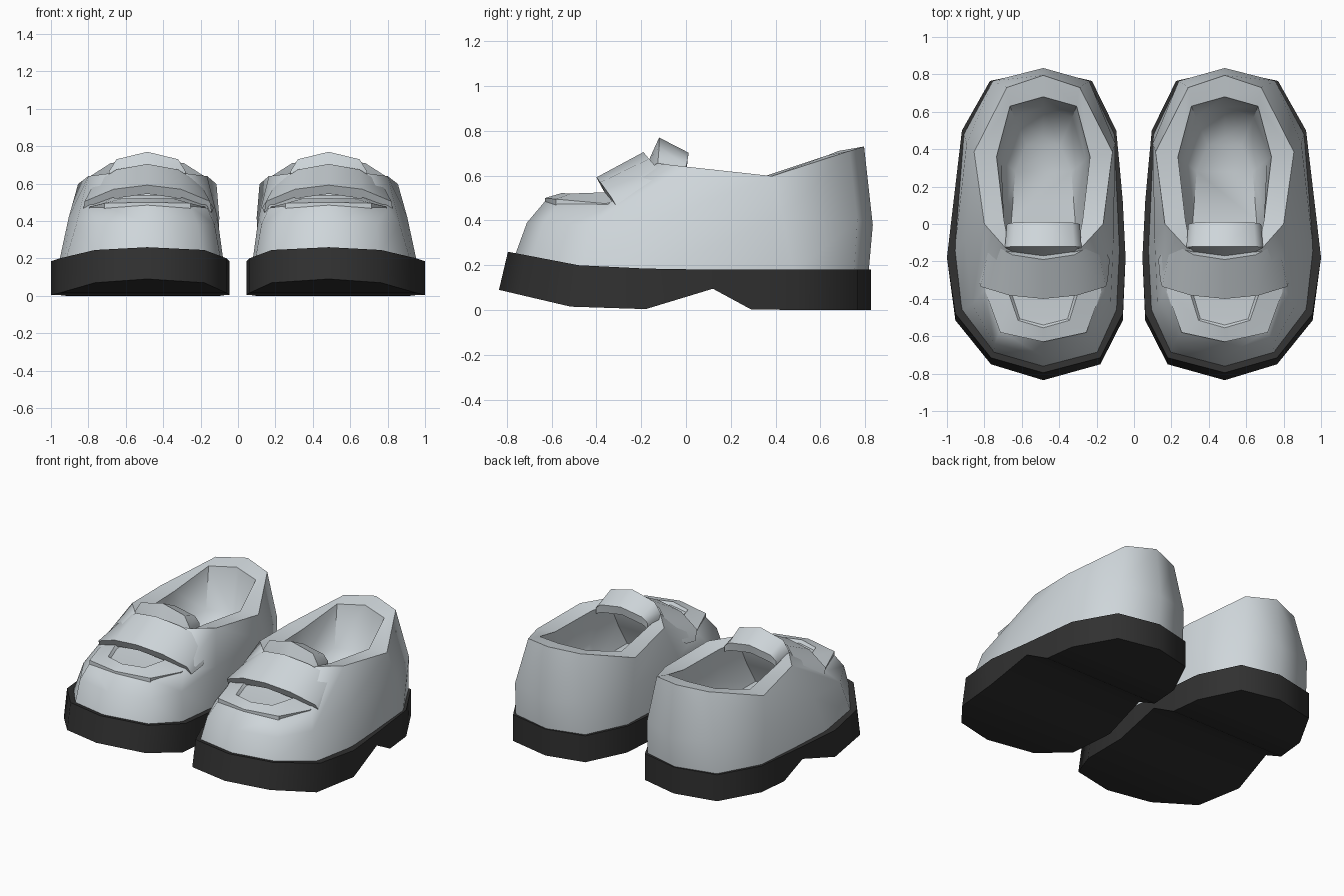
import bpy, bmesh, math

if "Cube" in bpy.data.objects:
    bpy.data.objects.remove(bpy.data.objects["Cube"])

CX = 0.485  # centre line of the right shoe


def material(name, rgb):
    m = bpy.data.materials.new(name)
    m.diffuse_color = (*rgb, 1)
    m.use_nodes = True
    m.node_tree.nodes["Principled BSDF"].inputs["Base Color"].default_value = m.diffuse_color
    return m


LEATHER = material("pale_grey_leather", (0.62, 0.67, 0.70))
RUBBER = material("black_rubber", (0.03, 0.03, 0.03))


def ring(bm, toe, rows, heel):
    """Closed outline: toe (y,z), rows (x_left, x_right, y, z), heel (y,z)."""
    right = [bm.verts.new((r[1], r[2], r[3])) for r in rows]
    left = [bm.verts.new((r[0], r[2], r[3])) for r in rows]
    return ([bm.verts.new((CX, *toe))] + right +
            [bm.verts.new((CX, *heel))] + left[::-1])


def bridge(bm, a, b):
    n = len(a)
    for i in range(n):
        j = (i + 1) % n
        bm.faces.new((a[i], a[j], b[j], b[i]))


def cap(bm, r):
    """Fill an outline with strips running across the shoe."""
    n = len(r)
    for i in range(n // 2):
        bm.faces.new(list(dict.fromkeys((r[i], r[i + 1], r[-i - 1], r[-i % n]))))


def finish(bm, name, mat, angle=60):
    bmesh.ops.recalc_face_normals(bm, faces=bm.faces)
    me = bpy.data.meshes.new(name)
    bm.to_mesh(me)
    bm.free()
    me.materials.append(mat)
    ob = bpy.data.objects.new(name, me)
    bpy.context.collection.objects.link(ob)
    bpy.ops.object.select_all(action='DESELECT')
    ob.select_set(True)
    bpy.context.view_layer.objects.active = ob
    bpy.ops.object.shade_smooth_by_angle(angle=math.radians(angle))
    mod = ob.modifiers.new("other_shoe", 'MIRROR')  # left shoe
    mod.use_mirror_merge = False


# Sole: turned-up toe and arched notch ahead of the heel
bm = bmesh.new()
low = ring(bm, (-.835, .09), [(.18, .765, -.75, .07), (.06, .955, -.515, .015),
     (.045, 1.0, -.18, .004), (.06, .965, .12, .095), (.075, .945, .29, .003),
     (.095, .92, .5, 0), (.225, .77, .765, 0)], (.825, 0))
top = ring(bm, (-.795, .26), [(.18, .765, -.715, .245), (.06, .955, -.48, .2),
     (.045, 1.0, -.18, .185), (.06, .965, .12, .18), (.075, .945, .29, .18),
     (.095, .92, .5, .18), (.225, .77, .765, .18)], (.825, .18))
bridge(bm, low, top)
cap(bm, low)
cap(bm, top)
finish(bm, "sole", RUBBER)

# Upper: outer wall, vamp, rim ledge and hollow interior
bm = bmesh.new()
base = ring(bm, (-.765, .24), [(.195, .75, -.69, .225), (.09, .925, -.46, .18),
     (.075, .96, -.15, .165), (.105, .91, .48, .165), (.235, .76, .75, .165)], (.815, .165))
mid = ring(bm, (-.71, .39), [(.215, .745, -.64, .38), (.125, .865, -.43, .38),
     (.11, .905, -.08, .42), (.1, .895, .43, .42), (.24, .755, .765, .4)], (.834, .38))
rim = ring(bm, (-.63, .485), [(.255, .715, -.57, .48), (.165, .80, -.35, .47),
     (.165, .80, 0, .64), (.115, .855, .385, .598), (.29, .68, .73, .71)], (.795, .73))
bridge(bm, base, mid)
bridge(bm, mid, rim)
cap(bm, base)
vr, vl = bm.verts.new((.685, -.13, .655)), bm.verts.new((.285, -.13, .655))
bm.faces.new((rim[0], rim[1], rim[11]))
bm.faces.new((rim[1], rim[2], rim[10], rim[11]))
bm.faces.new((rim[2], vr, vl, rim[10]))
bm.faces.new((rim[2], rim[3], vr))
bm.faces.new((rim[10], rim[9], vl))


def inner_loop(half, heel):
    """Loop from the right of the tongue, round the heel, to the left."""
    pts = ([(CX + d, y, z) for d, y, z in half] + [(CX, *heel)] +
           [(CX - d, y, z) for d, y, z in half[::-1]])
    return [bm.verts.new(p) for p in pts]


opening = [vr] + rim[3:10] + [vl]
opening = opening[:1] + rim[3:6] + [rim[6]] + rim[7:10] + [vl]
ledge = inner_loop([(.18, -.13, .62), (.21, .02, .625), (.25, .36, .60),
                    (.178, .63, .69)], (.68, .71))
wall = inner_loop([(.20, -.25, .42), (.22, .02, .40), (.225, .34, .40),
                   (.155, .57, .42)], (.625, .42))
bed = inner_loop([(.17, -.30, .29), (.17, .02, .29), (.15, .28, .29),
                  (.09, .42, .29)], (.46, .29))
bridge(bm, opening, ledge)
bridge(bm, ledge, wall)
bridge(bm, wall, bed)
for i in range(4):
    bm.faces.new(list(dict.fromkeys((bed[i], bed[i + 1], bed[7 - i], bed[8 - i]))))
finish(bm, "upper", LEATHER, 54)

# Raised apron on the toe with a sunken centre
bm = bmesh.new()
rings = [
    ring(bm, (-.63, .475), [(.255, .715, -.58, .465), (.175, .795, -.35, .445),
                            (.19, .78, -.25, .45)], (-.22, .50)),
    ring(bm, (-.63, .50), [(.255, .715, -.58, .495), (.175, .795, -.36, .475),
                           (.19, .78, -.25, .50)], (-.22, .58)),
    ring(bm, (-.555, .522), [(.345, .62, -.515, .52), (.30, .67, -.37, .525),
                             (.31, .66, -.28, .54)], (-.25, .57)),
    ring(bm, (-.54, .503), [(.355, .61, -.507, .503), (.315, .655, -.37, .51),
                            (.325, .645, -.285, .52)], (-.26, .55))]
for a, b in zip(rings, rings[1:]):
    bridge(bm, a, b)
cap(bm, rings[0])
cap(bm, rings[-1])
finish(bm, "toe_apron", LEATHER, 30)


def band(name, sections):
    """Arched band: half sections of (dx, y, z) corners from side to centre."""
    bm = bmesh.new()
    full = [(-1, s) for s in sections] + [(1, s) for s in sections[-2::-1]]
    loops = [[bm.verts.new((CX + k * d, y, z)) for d, y, z in s] for k, s in full]
    for a, b in zip(loops, loops[1:]):
        bridge(bm, a, b)
    bm.faces.new(loops[0])
    bm.faces.new(loops[-1])
    finish(bm, name, LEATHER, 50)


# Strap across the instep (front top, back top, back, middle and front bottom)
band("strap", [
    [(.335, -.335, .505), (.285, -.10, .60), (.305, -.085, .55), (.355, -.19, .47),
     (.345, -.30, .445)],
    [(.18, -.382, .57), (.165, -.165, .675), (.17, -.145, .63), (.17, -.25, .57),
     (.18, -.36, .52)],
    [(0, -.40, .592), (0, -.19, .705), (0, -.17, .66), (0, -.27, .60),
     (0, -.375, .545)]])

# Tongue tab standing behind the strap
band("tongue", [
    [(.205, -.125, .665), (.195, 0, .64), (.195, 0, .60), (.205, -.13, .60)],
    [(.165, -.12, .73), (.155, .008, .675), (.155, 0, .62), (.165, -.15, .63)],
    [(0, -.12, .77), (0, .012, .702), (0, 0, .645), (0, -.172, .655)]])
